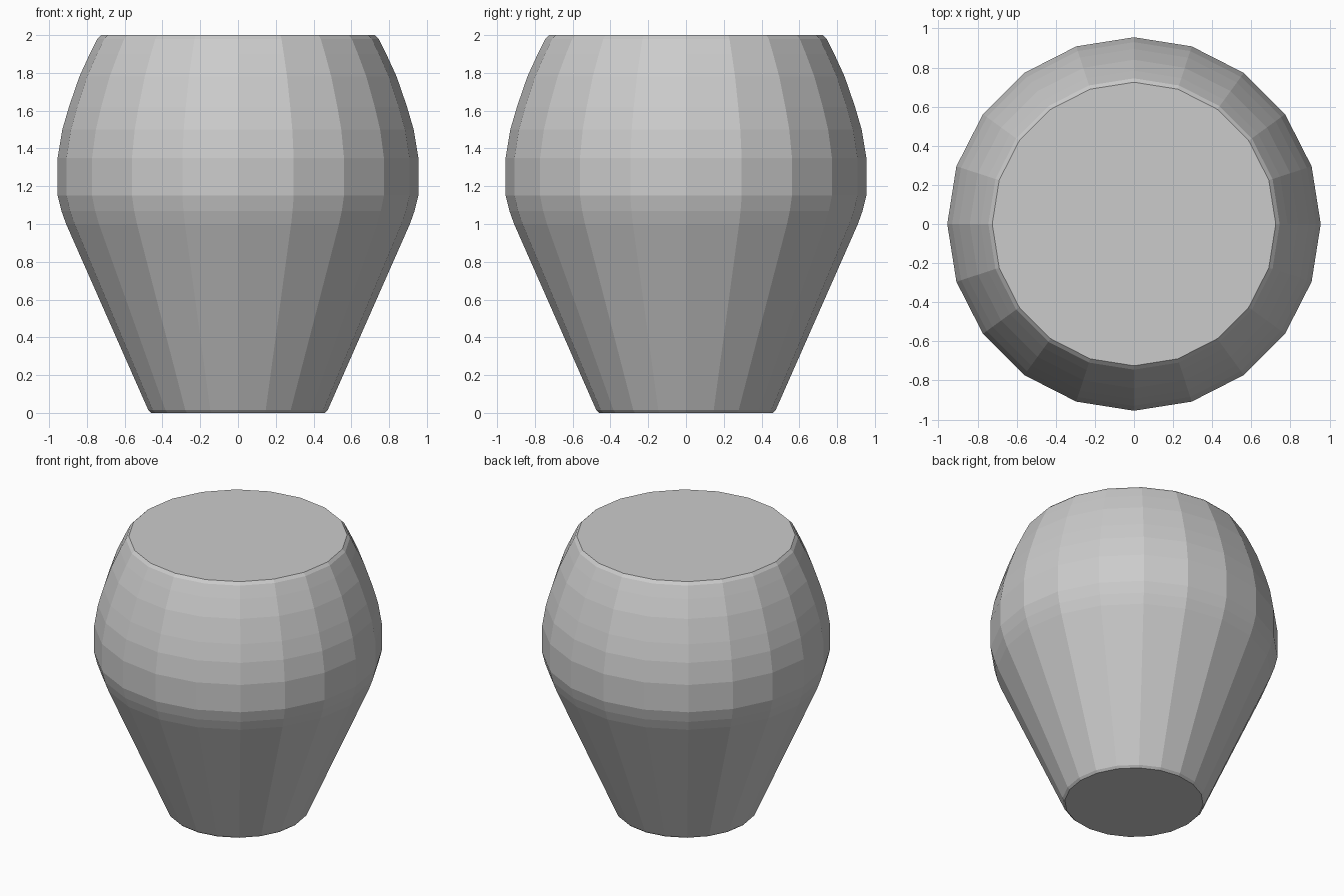
import bpy, bmesh
from math import cos, sin, tau

if "Cube" in bpy.data.objects:
    bpy.data.objects.remove(bpy.data.objects["Cube"])

SIDES = 20

# Vessel profile: (radius, height) from the base up to the closed rim
PROFILE = [(0.46, 0.0), (0.475, 0.015), (0.91, 1.0), (0.935, 1.07), (0.955, 1.15),
           (0.955, 1.35), (0.93, 1.5), (0.895, 1.62), (0.84, 1.78),
           (0.785, 1.9), (0.745, 1.98), (0.725, 2.0)]


def lathe(name, profile, sides):
    bm = bmesh.new()
    rings = [[bm.verts.new((r * cos(tau * i / sides), r * sin(tau * i / sides), z))
              for i in range(sides)] for r, z in profile]
    for low, high in zip(rings, rings[1:]):
        for i in range(sides):
            j = (i + 1) % sides
            bm.faces.new((low[i], low[j], high[j], high[i]))
    # Flat base and flat top
    bm.faces.new(rings[0][::-1])
    bm.faces.new(rings[-1])
    mesh = bpy.data.meshes.new(name)
    bm.to_mesh(mesh)
    bm.free()
    obj = bpy.data.objects.new(name, mesh)
    bpy.context.collection.objects.link(obj)
    return obj


lathe("vessel_body", PROFILE, SIDES)
